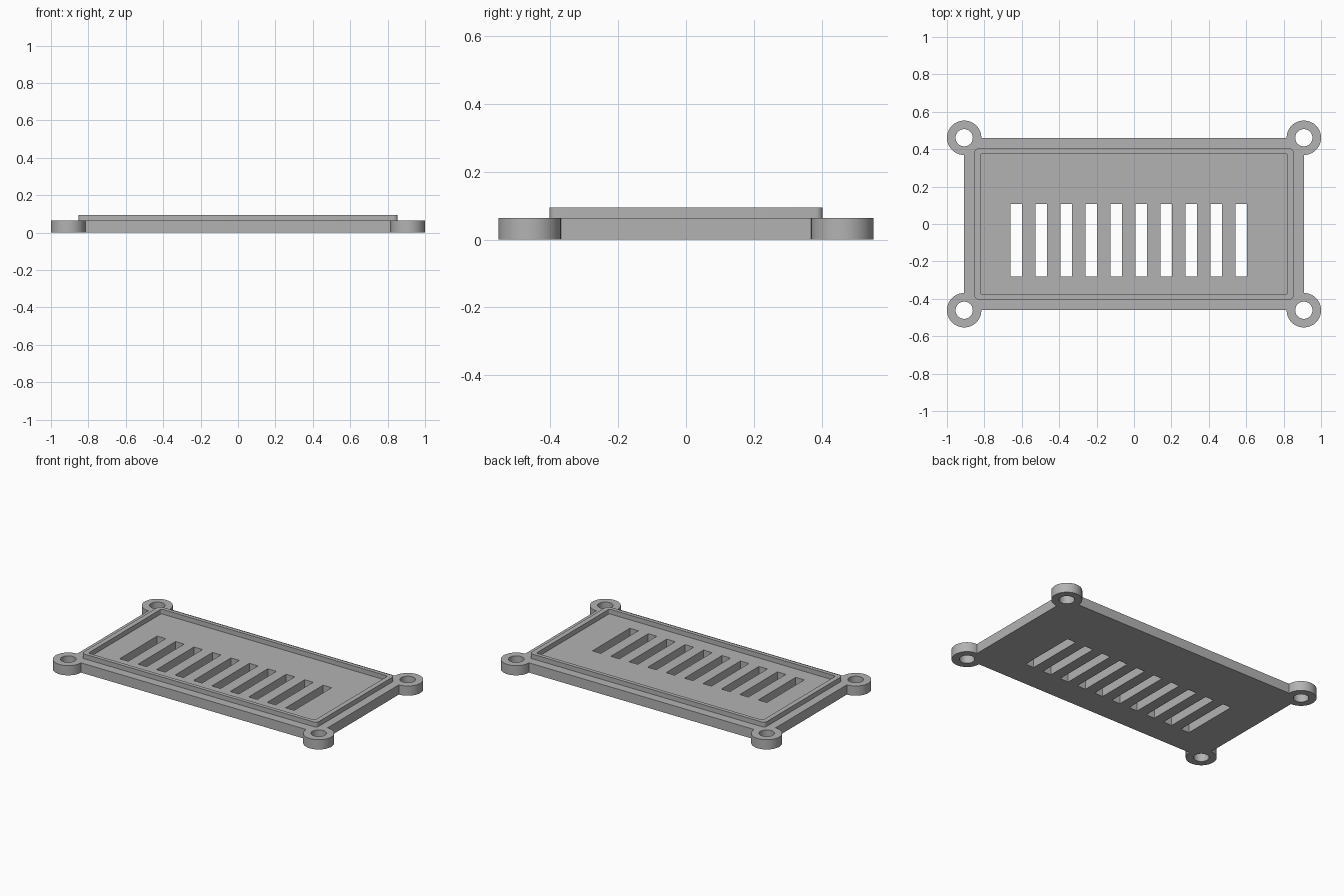
import bpy, bmesh
from math import cos, sin, radians

cube = bpy.data.objects.get("Cube")
if cube:
    bpy.data.objects.remove(cube, do_unlink=True)

grey = bpy.data.materials.new("mid grey")
grey.use_nodes = True
colour = (0.45, 0.45, 0.45, 1)
grey.diffuse_color = colour
grey.node_tree.nodes["Principled BSDF"].inputs["Base Color"].default_value = colour

LUG_X, LUG_Y, LUG_R, HOLE_R = 0.908, 0.461, 0.092, 0.046
BASE_TOP, RIM_TOP = 0.064, 0.095
# corners in clockwise order from back left
CORNERS = [(1, 1), (1, -1), (-1, -1), (-1, 1)]


def arc(cx, cy, r, start, sweep, steps):
    angles = [radians(start + sweep * i / steps) for i in range(steps + 1)]
    return [(cx + r * cos(a), cy + r * sin(a)) for a in angles]


def rounded_rect(hx, hy, r):
    points = []
    for k, (sx, sy) in enumerate(CORNERS):
        points += arc(sx * (hx - r), sy * (hy - r), r, 90 - 90 * k, -90, 6)
    return points


def extrude_loops(name, loops, z0, z1):
    """Solid from an outer loop with hole loops, between two heights."""
    curve = bpy.data.curves.new(name, "CURVE")
    curve.dimensions = "2D"
    curve.fill_mode = "BOTH"
    curve.extrude = (z1 - z0) / 2
    for loop in loops:
        spline = curve.splines.new("POLY")
        spline.points.add(len(loop) - 1)
        for point, (x, y) in zip(spline.points, loop):
            point.co = (x, y, 0, 1)
        spline.use_cyclic_u = True
    obj = bpy.data.objects.new(name, curve)
    bpy.context.collection.objects.link(obj)
    bpy.ops.object.select_all(action="DESELECT")
    obj.select_set(True)
    bpy.context.view_layer.objects.active = obj
    bpy.ops.object.convert(target="MESH")
    obj = bpy.context.view_layer.objects.active
    bm = bmesh.new()
    bm.from_mesh(obj.data)
    bmesh.ops.remove_doubles(bm, verts=bm.verts, dist=0.0001)
    bmesh.ops.translate(bm, verts=bm.verts, vec=(0, 0, (z0 + z1) / 2))
    bmesh.ops.recalc_face_normals(bm, faces=bm.faces)
    bm.to_mesh(obj.data)
    bm.free()
    obj.data.materials.clear()
    obj.data.materials.append(grey)
    bpy.ops.object.shade_smooth_by_angle(angle=radians(30))
    return obj


# Base plate outline with a round screw lug at each corner
outline, holes = [], []
for k, (sx, sy) in enumerate(CORNERS):
    cx, cy = sx * LUG_X, sy * LUG_Y
    outline += arc(cx, cy, LUG_R, 180 - 90 * k, -270, 48)
    holes.append(arc(cx, cy, HOLE_R, 0, 360, 48)[:-1])

# Row of ventilation slots
slots = []
for i in range(10):
    x0 = -0.661 + 0.1337 * i
    x1 = x0 + 0.062
    slots.append([(x0, -0.281), (x1, -0.281), (x1, 0.107), (x0, 0.107)])

extrude_loops("base_plate", [outline] + holes + slots, 0, BASE_TOP)

# Raised locating rim
extrude_loops("locating_rim",
              [rounded_rect(0.853, 0.403, 0.02), rounded_rect(0.821, 0.378, 0.012)],
              BASE_TOP, RIM_TOP)
